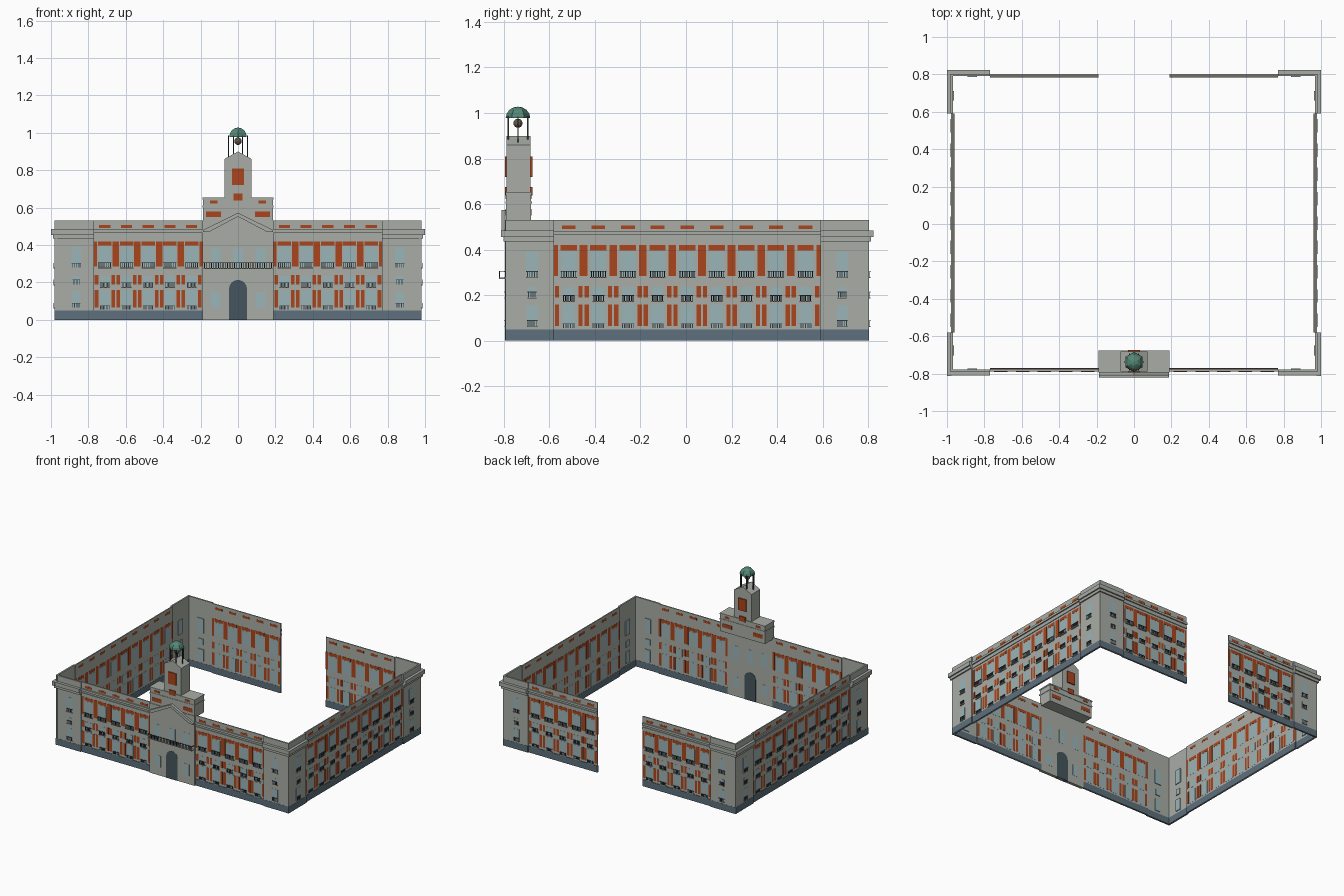
import bpy, bmesh
from math import radians, pi, cos, sin
from mathutils import Matrix, Vector

if "Cube" in bpy.data.objects:
    bpy.data.objects.remove(bpy.data.objects["Cube"])

COLORS = {
    "stone": (0.40, 0.42, 0.38), "plinth": (0.11, 0.16, 0.20), "glass": (0.33, 0.46, 0.48),
    "brick": (0.40, 0.06, 0.012), "iron": (0.04, 0.045, 0.05), "door": (0.06, 0.09, 0.11),
    "copper": (0.09, 0.24, 0.18), "bronze": (0.12, 0.09, 0.06)}
MATS = {}
for k, c in COLORS.items():
    MATS[k] = bpy.data.materials.new(k)
    MATS[k].diffuse_color = (*c, 1)

parts = {}  # name -> (bmesh, material)


def part(name, mat):
    if name not in parts:
        parts[name] = (bmesh.new(), mat)
    return parts[name][0]


class Facade:
    """Wall frame: u runs along the wall, d points outward, z is up."""

    def __init__(self, name, angle, dist, shift=0.0):
        self.name = name
        self.m = Matrix.Rotation(radians(angle), 4, 'Z') @ Matrix.Translation((shift, -dist, 0))

    def prism(self, name, mat, pts, d0, d1):
        bm = part(self.name + "_" + name, mat)
        a = [bm.verts.new(self.m @ Vector((u, -d1, z))) for u, z in pts]
        b = [bm.verts.new(self.m @ Vector((u, -d0, z))) for u, z in pts]
        n = len(pts)
        bm.faces.new(a)
        bm.faces.new(b[::-1])
        for i in range(n):
            bm.faces.new((a[i], b[i], b[(i + 1) % n], a[(i + 1) % n]))

    def box(self, name, mat, u0, u1, z0, z1, d0, d1):
        u0, u1 = min(u0, u1), max(u0, u1)
        self.prism(name, mat, [(u0, z0), (u1, z0), (u1, z1), (u0, z1)], d0, d1)

    def mid(self, name, mat, u, w, z0, z1, d0, d1):
        self.box(name, mat, u - w / 2, u + w / 2, z0, z1, d0, d1)

    def railing(self, u, w, z0, z1, d, out, bars=7):
        self.mid("balcony_slabs", "stone", u, w, z0 - 0.005, z0, d, d + out)
        self.mid("railings", "iron", u, w, z1 - 0.003, z1, d + out - 0.004, d + out)
        for i in range(bars):
            x = u + w * ((i + 0.5) / bars - 0.5)
            self.mid("railings", "iron", x, 0.004, z0, z1, d + out - 0.004, d + out - 0.001)

    def wing(self, a, b, bays):
        s, i = -0.010, -0.018        # outer and inner wall planes
        self.box("wing_wall", "stone", a, b, 0, 0.53, i, s)
        self.box("plinth", "plinth", a, b, 0, 0.05, i - 0.001, s + 0.004)
        self.box("wing_cornice", "stone", a, b, 0.435, 0.45, s, -0.005)
        self.box("wing_cornice", "stone", a, b, 0.465, 0.482, s, -0.001)
        p = (b - a) / bays
        out, inn = s + 0.001, i - 0.001
        # brick between the bays
        for k in range(bays + 1):
            u = a + k * p
            lo, hi = max(a, u - 0.017), min(b, u + 0.017)
            self.box("brickwork", "brick", lo, hi, 0.285, 0.42, inn, out)
            for sgn in (-1, 1):
                c = u + sgn * 0.0135
                if a < c < b:
                    for z0, z1 in ((0.19, 0.24), (0.065, 0.16)):
                        self.mid("brickwork", "brick", c, 0.019, z0, z1, inn, out)
        # windows, railings and attic panels
        for k in range(bays):
            u = a + (k + 0.5) * p
            self.mid("brickwork", "brick", u, 0.072, 0.397, 0.42, inn, out)
            self.mid("brickwork", "brick", u, 0.06, 0.49, 0.507, inn, out)
            self.mid("window_glass", "glass", u, 0.066, 0.285, 0.392, inn, out)
            self.mid("window_glass", "glass", u, 0.048, 0.18, 0.235, inn, out)
            self.mid("window_glass", "glass", u, 0.056, 0.06, 0.16, inn, out)
            self.railing(u, 0.072, 0.28, 0.307, s, 0.010)
            self.railing(u, 0.052, 0.175, 0.20, s, 0.009)
            self.railing(u, 0.054, 0.056, 0.076, s, 0.006)

    def pavilion(self, inner, outer):
        g = 1 if outer > 0 else -1
        self.box("pavilion_wall", "stone", inner, outer, 0, 0.53, -0.012, 0)
        self.box("plinth", "plinth", inner, outer, 0, 0.05, -0.013, 0.001)
        for z0, z1, e in ((0.435, 0.455, 0.010), (0.455, 0.485, 0.020)):
            self.box("pavilion_cornice", "stone", inner, outer + g * e, z0, z1, -0.005, e)
        u = (inner + outer) / 2 + g * -0.01
        for w, z0, z1 in ((0.052, 0.28, 0.39), (0.040, 0.19, 0.235), (0.046, 0.065, 0.155)):
            self.mid("window_glass", "glass", u, w, z0, z1, -0.018, 0.001)
            self.railing(u, w, z0, z0 + 0.025, 0, 0.007, 5)


# four facades
front = Facade("front", 0, 0.79)
back = Facade("back", 180, 0.803)
right = Facade("right", 90, 0.98, 0.005)
left = Facade("left", 270, 0.98, -0.005)
for f in (front, back):
    f.wing(-0.77, -0.19, 5)
    f.wing(0.19, 0.77, 5)
    f.pavilion(-0.77, -0.98)
    f.pavilion(0.77, 0.98)
for f in (right, left):
    f.wing(-0.585, 0.585, 9)
    f.pavilion(-0.585, -0.797)
    f.pavilion(0.585, 0.797)

# entrance block with arched door, windows and long balcony
c = Facade("entrance", 0, 0.79)
c.box("wall", "stone", -0.19, 0.19, 0, 0.53, -0.018, 0.004)
arch = [(0.048 * cos(t), 0.165 + 0.048 * sin(t)) for t in [pi * i / 12 for i in range(13)]]
c.prism("door", "door", [(-0.048, 0), (0.048, 0)] + arch, -0.020, 0.006)
for u in (-0.12, 0, 0.12):
    c.mid("windows", "glass", u, 0.055, 0.28, 0.385, -0.019, 0.005)
    if u:
        c.mid("windows", "glass", u, 0.052, 0.065, 0.15, -0.019, 0.005)
c.railing(0, 0.37, 0.277, 0.307, 0.004, 0.028, 30)
for u in (-0.185, 0.185):
    c.mid("railings", "iron", u, 0.003, 0.304, 0.307, 0.004, 0.032)
c.prism("pediment", "stone", [(-0.185, 0.47), (0.185, 0.47), (0, 0.562)], -0.005, 0.010)
c.prism("pediment_rakes", "stone", [(-0.187, 0.47), (-0.155, 0.47), (0, 0.552), (0.155, 0.47),
                                    (0.187, 0.47), (0.187, 0.48), (0, 0.573), (-0.187, 0.48)], 0, 0.020)

# stepped tower base and gabled tower
t = Facade("tower", 0, 0.79)
t.box("base", "stone", -0.188, 0.188, 0.515, 0.645, -0.11, 0)
t.box("base_ledges", "stone", -0.191, 0.191, 0.602, 0.612, -0.113, 0.003)
t.box("base_ledges", "stone", -0.191, 0.191, 0.643, 0.653, -0.113, 0.003)
t.prism("shaft", "stone", [(-0.073, 0.65), (0.073, 0.65), (0.073, 0.86), (0, 0.90), (-0.073, 0.86)], -0.107, -0.002)
for w, z0, z1 in ((0.066, 0.72, 0.81), (0.05, 0.638, 0.675)):
    t.mid("brick_panels", "brick", 0, w, z0, z1, -0.115, 0.005)
for s in (-1, 1):
    t.mid("brick_panels", "brick", s * 0.13, 0.08, 0.55, 0.578, -0.112, 0.002)
    t.mid("brick_panels", "brick", s * 0.13, 0.042, 0.622, 0.637, -0.112, 0.002)

# hexagonal cupola: posts, dome, bell
k = Facade("cupola", 0, 0.738)
for i in range(6):
    a = pi * i / 3
    x, y = 0.05 * cos(a), 0.05 * sin(a)
    k.mid("posts", "iron", x, 0.006, 0.855, 0.985, y - 0.003, y + 0.003)
k.mid("bell_rod", "iron", 0, 0.005, 0.96, 1.02, -0.0025, 0.0025)
bm = part("cupola_dome", "copper")
bmesh.ops.create_uvsphere(bm, u_segments=6, v_segments=8, radius=1)
bmesh.ops.delete(bm, geom=[v for v in bm.verts if v.co.z < -0.01], context='VERTS')
bm.transform(Matrix.Translation((0, -0.738, 0.978)) @ Matrix.Diagonal((0.054, 0.054, 0.05, 1)))
bm = part("cupola_bell", "bronze")
bmesh.ops.create_uvsphere(bm, u_segments=12, v_segments=8, radius=0.02,
                          matrix=Matrix.Translation((0, -0.738, 0.955)))

# turn every collected part into an object
for name, (bm, mat) in parts.items():
    bmesh.ops.recalc_face_normals(bm, faces=bm.faces)
    me = bpy.data.meshes.new(name)
    bm.to_mesh(me)
    bm.free()
    me.materials.append(MATS[mat])
    bpy.context.collection.objects.link(bpy.data.objects.new(name, me))
dome = bpy.data.objects["cupola_dome"]
solid = dome.modifiers.new("shell", 'SOLIDIFY')
solid.thickness = 0.003

for m in bpy.data.materials:
    if m.users and not m.is_grease_pencil:
        m.use_nodes = True
        m.node_tree.nodes["Principled BSDF"].inputs["Base Color"].default_value = m.diffuse_color
